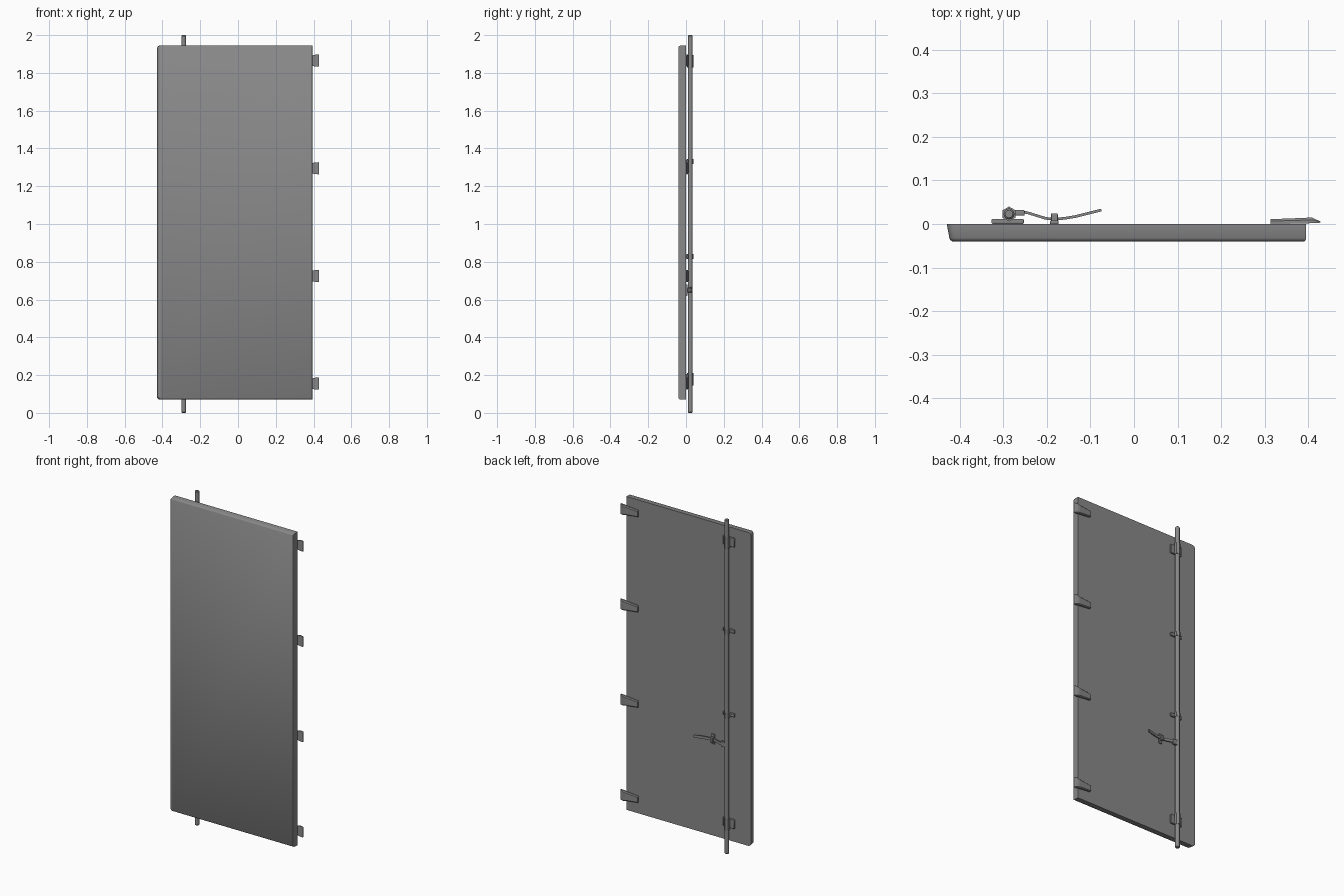
import bpy, bmesh, math
from mathutils import Vector

if "Cube" in bpy.data.objects:
    bpy.data.objects.remove(bpy.data.objects["Cube"])

mat = bpy.data.materials.new("painted grey metal")
mat.diffuse_color = (0.25, 0.25, 0.25, 1)
mat.use_nodes = True
mat.node_tree.nodes["Principled BSDF"].inputs["Base Color"].default_value = mat.diffuse_color


def loft(name, rings, bevel=0.0):
    """Skin a list of equal-length rings and cap both ends."""
    bm = bmesh.new()
    vs = [[bm.verts.new(p) for p in r] for r in rings]
    n = len(rings[0])
    for a, b in zip(vs, vs[1:]):
        for i in range(n):
            j = (i + 1) % n
            bm.faces.new((a[i], a[j], b[j], b[i]))
    bm.faces.new(vs[0])
    bm.faces.new(vs[-1])
    bmesh.ops.recalc_face_normals(bm, faces=bm.faces)
    me = bpy.data.meshes.new(name)
    bm.to_mesh(me)
    bm.free()
    me.materials.append(mat)
    ob = bpy.data.objects.new(name, me)
    bpy.context.collection.objects.link(ob)
    if bevel:
        m = ob.modifiers.new("bevel", 'BEVEL')
        m.width = bevel
        m.segments = 2
        m.limit_method = 'ANGLE'
    bpy.ops.object.select_all(action='DESELECT')
    ob.select_set(True)
    bpy.context.view_layer.objects.active = ob
    bpy.ops.object.shade_smooth_by_angle(angle=math.radians(40))
    return ob


def box(name, x0, x1, y0, y1, z0, z1, bevel=0.0):
    def ring(z):
        return [(x0, y0, z), (x1, y0, z), (x1, y1, z), (x0, y1, z)]
    return loft(name, [ring(z0), ring(z1)], bevel)


def cyl(name, x, y, stations, n):
    """Upright turned part; stations are (z, radius)."""
    return loft(name, [[(x + r * math.sin(2 * math.pi * i / n),
                         y + r * math.cos(2 * math.pi * i / n), z)
                        for i in range(n)] for z, r in stations])


# door panel: rounded corners on the lock side, slightly tapered to the front
def outline(x0, x1, z0, z1, y, r):
    pts = [(x1, y, z0), (x1, y, z1)]
    for cz, start in ((z1 - r, 90), (z0 + r, 180)):
        for k in range(5):
            a = math.radians(start + 22.5 * k)
            pts.append((x0 + r + r * math.cos(a), y, cz + r * math.sin(a)))
    return pts


loft("door_panel", [
    outline(-0.430, 0.395, 0.070, 1.945, 0.0, 0.018),
    outline(-0.424, 0.395, 0.071, 1.944, -0.032, 0.016),
    outline(-0.422, 0.394, 0.074, 1.941, -0.037, 0.015),
    outline(-0.417, 0.391, 0.079, 1.936, -0.040, 0.013)])

# hinges: wedge straps flaring towards the outer edge
for i, z in enumerate((0.155, 0.725, 1.295, 1.865)):
    rings = []
    for x, h, y0, y1 in ((0.313, 0.019, 0.0, 0.011), (0.390, 0.027, 0.001, 0.014),
                         (0.408, 0.031, 0.002, 0.015), (0.428, 0.032, 0.003, 0.006)):
        c = (y1 - y0) * 0.4
        rings.append([(x, y0, z - h), (x, y1 - c, z - h), (x, y1, z - h + c),
                      (x, y1, z + h - c), (x, y1 - c, z + h), (x, y0, z + h)])
    loft(f"hinge_{i + 1}", rings)

# locking rod
RX, RY = -0.287, 0.023
cyl("lock_rod", RX, RY, [(0, 0.009), (0.004, 0.0125), (1.996, 0.0125), (2, 0.009)], 12)

# rod bearings (large) and guides (small): base plate plus hex collar
for name, z, h in (("bearing", 0.178, 0.034), ("guide", 0.828, 0.013),
                   ("guide", 1.33, 0.013), ("bearing", 1.862, 0.034)):
    box(name + "_plate", -0.327, -0.253, 0, 0.012, z - h * 0.8, z + h * 0.8, 0.003)
    cyl(name + "_collar", RX, RY, [(z - h, 0.017), (z + h, 0.017)], 6)

# handle socket on the rod
HZ = 0.65
box("handle_socket", -0.283, -0.251, 0.019, 0.032, HZ - 0.016, HZ + 0.016, 0.003)

# curved handle lever
path = [Vector(p) for p in ((-0.262, 0.028), (-0.245, 0.026), (-0.203, 0.013), (-0.185, 0.011),
                            (-0.16, 0.013), (-0.135, 0.017), (-0.075, 0.032))]
rings = []
for i, p in enumerate(path):
    t = (path[min(i + 1, len(path) - 1)] - path[max(i - 1, 0)]).normalized()
    n = Vector((-t.y, t.x)) * 0.003
    a, b = p - n, p + n
    rings.append([(a.x, a.y, HZ - 0.008), (b.x, b.y, HZ - 0.008),
                  (b.x, b.y, HZ + 0.008), (a.x, a.y, HZ + 0.008)])
loft("handle_lever", rings)

# handle catch
box("catch_plate", -0.193, -0.173, 0.0, 0.008, HZ - 0.03, HZ + 0.03, 0.002)
box("catch_clip", -0.191, -0.175, 0.006, 0.024, HZ - 0.015, HZ + 0.015, 0.002)
